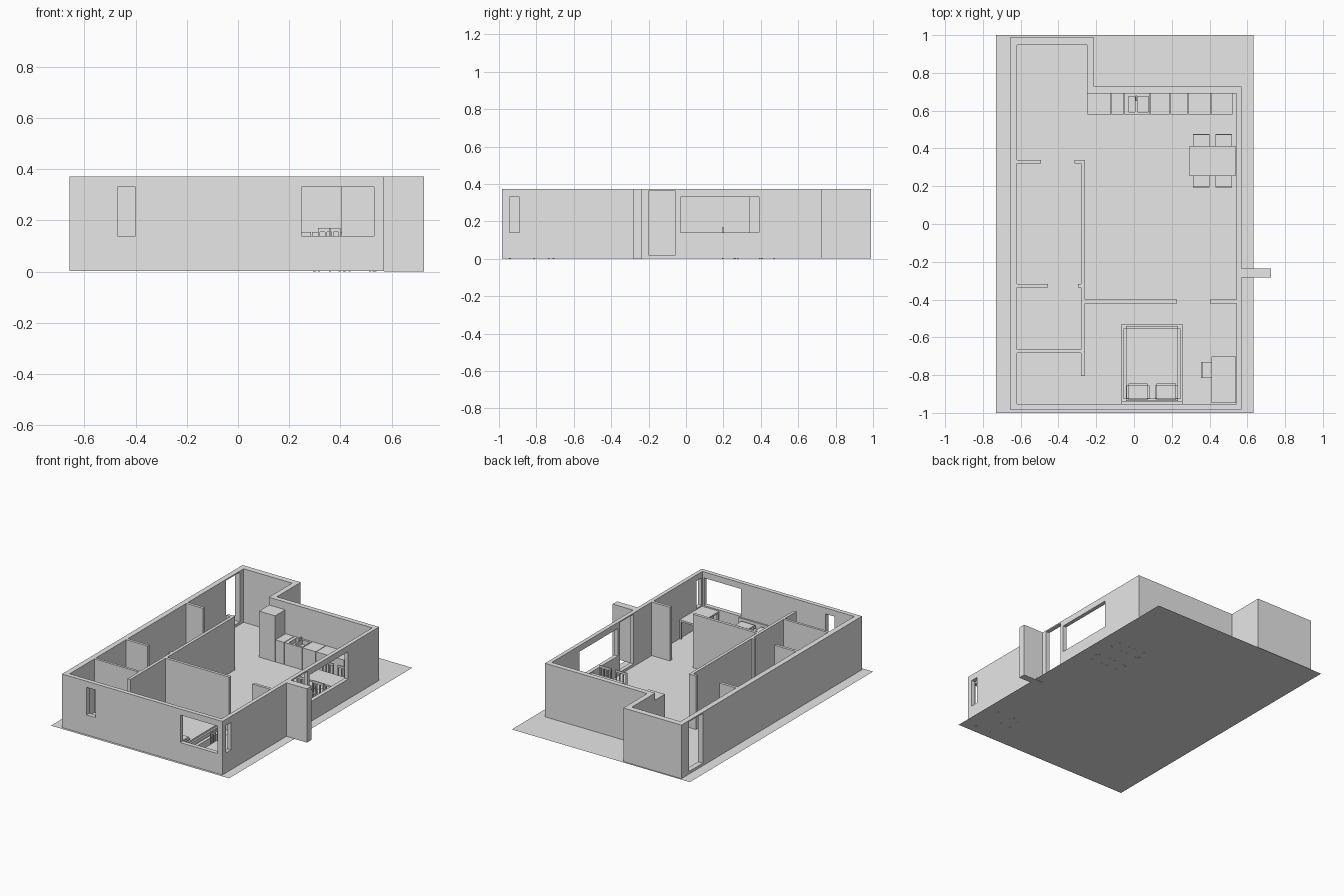
import bpy, bmesh
from mathutils import Vector

if "Cube" in bpy.data.objects:
    bpy.data.objects.remove(bpy.data.objects["Cube"])

GREY = bpy.data.materials.new("plain_grey")
GREY.use_nodes = True
GREY.diffuse_color = (0.8, 0.8, 0.8, 1)
GREY.node_tree.nodes["Principled BSDF"].inputs["Base Color"].default_value = (0.8, 0.8, 0.8, 1)

BASE, TOP = 0.002, 0.372


def finish(name, bm):
    bmesh.ops.recalc_face_normals(bm, faces=bm.faces)
    mesh = bpy.data.meshes.new(name)
    bm.to_mesh(mesh)
    bm.free()
    mesh.materials.append(GREY)
    obj = bpy.data.objects.new(name, mesh)
    bpy.context.scene.collection.objects.link(obj)
    return obj


def add_box(bm, x, y, z):
    verts = bmesh.ops.create_cube(bm, size=1)["verts"]
    for v in verts:
        v.co = Vector([(a + b) / 2 + c * (b - a) for (a, b), c in zip((x, y, z), v.co)])
    return verts


def boxes(name, parts, bevel=0):
    bm = bmesh.new()
    for part in parts:
        add_box(bm, *part)
    if bevel:
        bmesh.ops.bevel(bm, geom=bm.edges[:], offset=bevel, segments=2, affect='EDGES')
    return finish(name, bm)


def cut(obj, parts):
    cutter = boxes("cutter", parts)
    cutter.hide_render = True
    mod = obj.modifiers.new("openings", 'BOOLEAN')
    mod.operation = 'DIFFERENCE'
    mod.solver = 'EXACT'
    mod.object = cutter
    bpy.context.view_layer.objects.active = obj
    bpy.ops.object.modifier_apply(modifier=mod.name)
    bpy.data.objects.remove(cutter)


def legs(x, y, height, t=0.008):
    return [((px, px + t), (py, py + t), (0, height))
            for px in (x[0], x[1] - t) for py in (y[0], y[1] - t)]


# Ground sheet
bm = bmesh.new()
bm.faces.new([bm.verts.new((x, y, BASE)) for x, y in
              ((-0.73, -1), (0.632, -1), (0.632, 1), (-0.73, 1))])
ground = finish("ground_sheet", bm)
if ground.data.polygons[0].normal.z < 0:
    ground.data.flip_normals()

# Outer walls: an L-shaped ring, extruded up
outer = [(-0.657, -0.983), (0.569, -0.983), (0.569, 0.727), (-0.212, 0.727), (-0.212, 0.988), (-0.657, 0.988)]
inner = [(-0.62, -0.953), (0.542, -0.953), (0.542, 0.692), (-0.249, 0.692), (-0.249, 0.947), (-0.62, 0.947)]
bm = bmesh.new()
o, i = ([bm.verts.new((x, y, BASE)) for x, y in ring] for ring in (outer, inner))
faces = [bm.faces.new((o[k - 1], o[k], i[k], i[k - 1])) for k in range(len(o))]
up = bmesh.ops.extrude_face_region(bm, geom=faces)["geom"]
for v in up:
    if isinstance(v, bmesh.types.BMVert):
        v.co.z = TOP
walls = finish("outer_walls", bm)

# Windows and doorways
sill, door = (0.14, 0.33), (0.02, 0.363)
front, right, left = (-1.05, -0.93), (0.5, 0.62), (-0.7, -0.59)
cut(walls, [((-0.47, -0.4), front, sill), ((0.247, 0.53), front, sill),
            (right, (-0.945, -0.89), sill), (right, (-0.03, 0.39), sill),
            (right, (-0.2, -0.055), door), (left, (0.755, 0.906), door)])

# Screen wall beside the entrance
boxes("entrance_screen", [((0.569, 0.725), (-0.283, -0.235), (0, TOP))])

# Room partitions
full = (BASE, TOP)
boxes("partitions", [
    ((-0.281, -0.26), (-0.804, 0.34), full),
    ((-0.62, -0.281), (-0.682, -0.665), full),
    ((-0.62, -0.455), (-0.336, -0.317), full), ((-0.297, -0.281), (-0.336, -0.317), full),
    ((-0.62, -0.493), (0.32, 0.34), full), ((-0.315, -0.281), (0.32, 0.34), full),
    ((-0.26, 0.227), (-0.42, -0.4), full), ((0.403, 0.542), (-0.42, -0.4), full)])

# Kitchen row
depth = (0.58, 0.69)
boxes("refrigerator", [((-0.245, -0.122), depth, (BASE, 0.32))])
splits = [-0.12, -0.05, 0.088, 0.192, 0.288, 0.408, 0.525]
for n, (a, b) in enumerate(zip(splits, splits[1:])):
    unit = boxes("kitchen_unit_%d" % (n + 1), [((a, b - 0.004), depth, (BASE, 0.155))])
    if n == 1:
        basins = [(-0.028, 0.006), (0.018, 0.078)]
        cut(unit, [(x, (0.594, 0.676), (0.125, 0.2)) for x in basins])
        boxes("sink_tap", [((0.008, 0.015), (0.65, 0.68), (0.15, 0.172))])

# Dining table and chairs
table_x, table_y = (0.293, 0.537), (0.255, 0.412)
boxes("dining_table", [(table_x, table_y, (0.122, 0.134))] + legs(table_x, table_y, 0.122, 0.012))


def chair(name, x, y, axis, side):
    """Seat on four legs, with a slatted back on the given side."""
    parts = [(x, y, (0.078, 0.086))] + legs(x, y, 0.078)
    span = (x, y)[axis]
    back = (span[0], span[0] + 0.007) if side < 0 else (span[1] - 0.007, span[1])
    across = (x, y)[1 - axis]
    step = (across[1] - across[0] - 0.008) / 3
    rails = [(across, (0.155, 0.17))]
    rails += [((across[0] + k * step, across[0] + k * step + 0.008), (0.086, 0.155)) for k in range(4)]
    for w, z in rails:
        parts.append((back, w, z) if axis == 0 else (w, back, z))
    boxes(name, parts)


for n, x in enumerate(((0.313, 0.4), (0.432, 0.52))):
    chair("dining_chair_front_%d" % (n + 1), x, (0.193, 0.28), 1, -1)
    chair("dining_chair_back_%d" % (n + 1), x, (0.39, 0.477), 1, 1)

# Desk and its chair
desk_x, desk_y = (0.41, 0.541), (-0.948, -0.702)
boxes("desk", [(desk_x, desk_y, (0.122, 0.134))] + legs(desk_x, desk_y, 0.122, 0.012))
chair("desk_chair", (0.355, 0.44), (-0.815, -0.73), 0, -1)

# Bed
boxes("bed_frame", [((-0.066, 0.257), (-0.945, -0.53), (BASE, 0.055)),
                    ((-0.066, 0.257), (-0.952, -0.94), (BASE, 0.135))])
boxes("mattress", [((-0.055, 0.245), (-0.938, -0.54), (0.05, 0.1))], 0.012)
for n, x in enumerate(((-0.04, 0.082), (0.11, 0.232))):
    boxes("pillow_%d" % (n + 1), [(x, (-0.933, -0.845), (0.098, 0.125))], 0.01)
